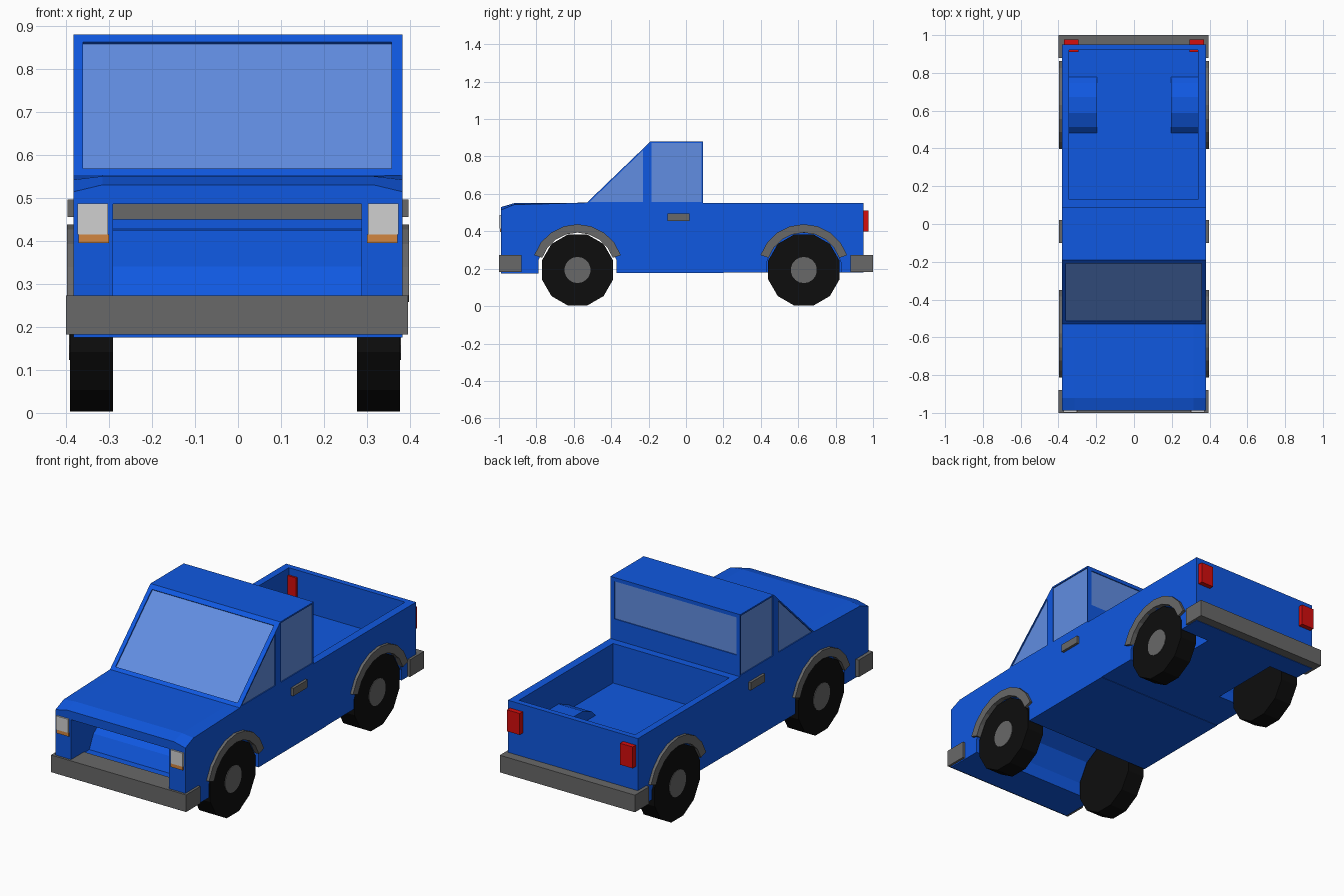
import bpy, bmesh, math
from mathutils import Vector

cube = bpy.data.objects.get("Cube")
if cube:
    bpy.data.objects.remove(cube, do_unlink=True)


def material(name, rgb):
    m = bpy.data.materials.new(name)
    m.use_nodes = True
    m.diffuse_color = (*rgb, 1)
    m.node_tree.nodes["Principled BSDF"].inputs["Base Color"].default_value = (*rgb, 1)
    return m


blue = material("blue paint", (0.005, 0.098, 0.75))
glass = material("window glass", (0.12, 0.27, 0.76))
grey = material("grey trim", (0.14, 0.14, 0.14))
black = material("tyre black", (0.004, 0.004, 0.004))
white = material("headlight white", (0.63, 0.63, 0.63))
orange = material("indicator orange", (0.65, 0.24, 0.05))
red = material("tail light red", (0.66, 0.004, 0.004))


def loft(name, sections, mat):
    """Closed solid through matching (x, [(y, z), ...]) sections."""
    bm = bmesh.new()
    rings = [[bm.verts.new((x, y, z)) for y, z in pts] for x, pts in sections]
    n = len(rings[0])
    for a, b in zip(rings, rings[1:]):
        for i in range(n):
            j = (i + 1) % n
            bm.faces.new((a[i], a[j], b[j], b[i]))
    bm.faces.new(rings[0])
    bm.faces.new(rings[-1])
    bmesh.ops.recalc_face_normals(bm, faces=bm.faces)
    mesh = bpy.data.meshes.new(name)
    bm.to_mesh(mesh)
    bm.free()
    mesh.materials.append(mat)
    ob = bpy.data.objects.new(name, mesh)
    bpy.context.collection.objects.link(ob)
    return ob


def prism(name, pts, x0, x1, mat=blue):
    return loft(name, [(x0, pts), (x1, pts)], mat)


def rect(y0, y1, z0, z1):
    return [(y0, z0), (y1, z0), (y1, z1), (y0, z1)]


def circle(y, z, r, n):
    angles = [2 * math.pi * (i + 0.5) / n for i in range(n)]
    return [(y + r * math.cos(a), z + r * math.sin(a)) for a in angles]


def arch(y, z, r_in, r_out, start, steps):
    angles = [math.radians(start + (180 - 2 * start) * i / steps) for i in range(steps + 1)]
    outer = [(y + r_out * math.cos(a), z + r_out * math.sin(a)) for a in angles]
    inner = [(y + r_in * math.cos(a), z + r_in * math.sin(a)) for a in reversed(angles)]
    return outer + inner


def combine(target, tool, operation="DIFFERENCE"):
    tool.hide_render = True
    mod = target.modifiers.new("shape", "BOOLEAN")
    mod.operation = operation
    mod.solver = "EXACT"
    mod.object = tool
    bpy.context.view_layer.objects.active = target
    bpy.ops.object.modifier_apply(modifier=mod.name)
    bpy.data.objects.remove(tool, do_unlink=True)


HALF = 0.382
WHEEL_Z = 0.193
FRONT_Y, REAR_Y = -0.58, 0.63
SIDES = ((1, "left"), (-1, "right"))


# Body shell with a slightly crowned bonnet
def body_profile(drop):
    return [(-0.988, 0.175), (-0.988, 0.53 - drop), (-0.92, 0.55 - drop / 2),
            (-0.53, 0.553), (-0.19, 0.88), (0.09, 0.88), (0.09, 0.55),
            (0.95, 0.55), (0.95, 0.18), (-0.9, 0.175)]


body = loft("body", [(-HALF, body_profile(0.016)), (-0.315, body_profile(0)),
                     (0.315, body_profile(0)), (HALF, body_profile(0.016))], blue)

# Cargo bed and its wheel housings
combine(body, prism("bed_cutter", rect(0.13, 0.92, 0.34, 1), -0.345, 0.338))
for s, side in SIDES:
    combine(body, prism("housing", circle(REAR_Y, WHEEL_Z + 0.002, 0.212, 16),
                        s * 0.195, s * 0.36), "UNION")
# Trim any housing below the floor, then open the wheel wells
combine(body, prism("floor_cutter", rect(0.2, 1, -0.2, 0.18), -0.5, 0.5))
for s, side in SIDES:
    combine(body, prism("well_cutter", circle(REAR_Y, WHEEL_Z, 0.203, 16),
                        s * 0.205, s * 0.5))
combine(body, prism("tunnel_cutter", circle(FRONT_Y, WHEEL_Z, 0.215, 12), -0.5, 0.5))

# Open grille and engine bay in front of the tunnel
bay = [(-1.1, 0.485), (-0.45, 0.485), (-0.45, 0.43), (-0.68, 0.425),
       (-0.8, 0.34), (-0.835, 0.268), (-1.1, 0.268)]
combine(body, prism("bay_cutter", bay, -0.29, 0.287))
prism("bay_rear_trim", rect(-0.458, -0.45, 0.45, 0.485), -0.29, 0.287, grey)

# Windscreen and rear window, recessed
base, top = Vector((-0.53, 0.553)), Vector((-0.19, 0.88))
slope = top - base
normal = Vector((-slope.y, slope.x)).normalized()


def screen(outer, inner):
    a, b = base + slope * 0.045, base + slope * 0.945
    return [tuple(p) for p in (a + normal * outer, b + normal * outer,
                               b + normal * inner, a + normal * inner)]


combine(body, prism("screen_cutter", screen(0.05, -0.012), -0.36, 0.357))
prism("windscreen", screen(-0.006, -0.013), -0.36, 0.357, glass)
combine(body, prism("rear_cutter", rect(0.08, 0.12, 0.66, 0.86), -0.36, 0.357))
prism("rear_window", rect(0.079, 0.085, 0.66, 0.86), -0.36, 0.357, glass)

# Side windows, recessed
side_windows = {"quarter_window": [(-0.515, 0.557), (-0.23, 0.557), (-0.23, 0.832)],
                "door_window": rect(-0.185, 0.083, 0.557, 0.872)}
for s, side in SIDES:
    for name, pts in side_windows.items():
        combine(body, prism("window_cutter", pts, s * (HALF - 0.01), s * 0.5))
        prism(f"{side}_{name}", pts, s * (HALF - 0.011), s * (HALF - 0.005), glass)

# Bumpers
prism("front_bumper", rect(-1, -0.88, 0.182, 0.273), -0.4, 0.395, grey)
prism("rear_bumper", rect(0.88, 1, 0.182, 0.273), -0.4, 0.395, grey)

for s, side in SIDES:
    # Lamps
    prism(f"{side}_headlight", rect(-0.997, -0.93, 0.415, 0.487), s * 0.302, s * 0.373, white)
    prism(f"{side}_indicator", rect(-0.995, -0.93, 0.395, 0.415), s * 0.3, s * 0.371, orange)
    prism(f"{side}_tail_light", rect(0.91, 0.976, 0.398, 0.512), s * 0.295, s * 0.37, red)
    # Door handle
    prism(f"{side}_door_handle", rect(-0.1, 0.02, 0.455, 0.496), s * 0.37, s * 0.396, grey)
    # Wheels and flares
    for end, y in (("front", FRONT_Y), ("rear", REAR_Y)):
        prism(f"{end}_{side}_flare", arch(y, WHEEL_Z, 0.2, 0.245, 19, 8),
              s * 0.37, s * 0.397, grey)
        mid = s * 0.333 - 0.007
        prism(f"{end}_{side}_tyre", circle(y, WHEEL_Z, 0.197, 12),
              mid - 0.05, mid + 0.05, black)
        prism(f"{end}_{side}_hub", circle(y, WHEEL_Z, 0.07, 18),
              mid, mid + s * 0.053, grey)
